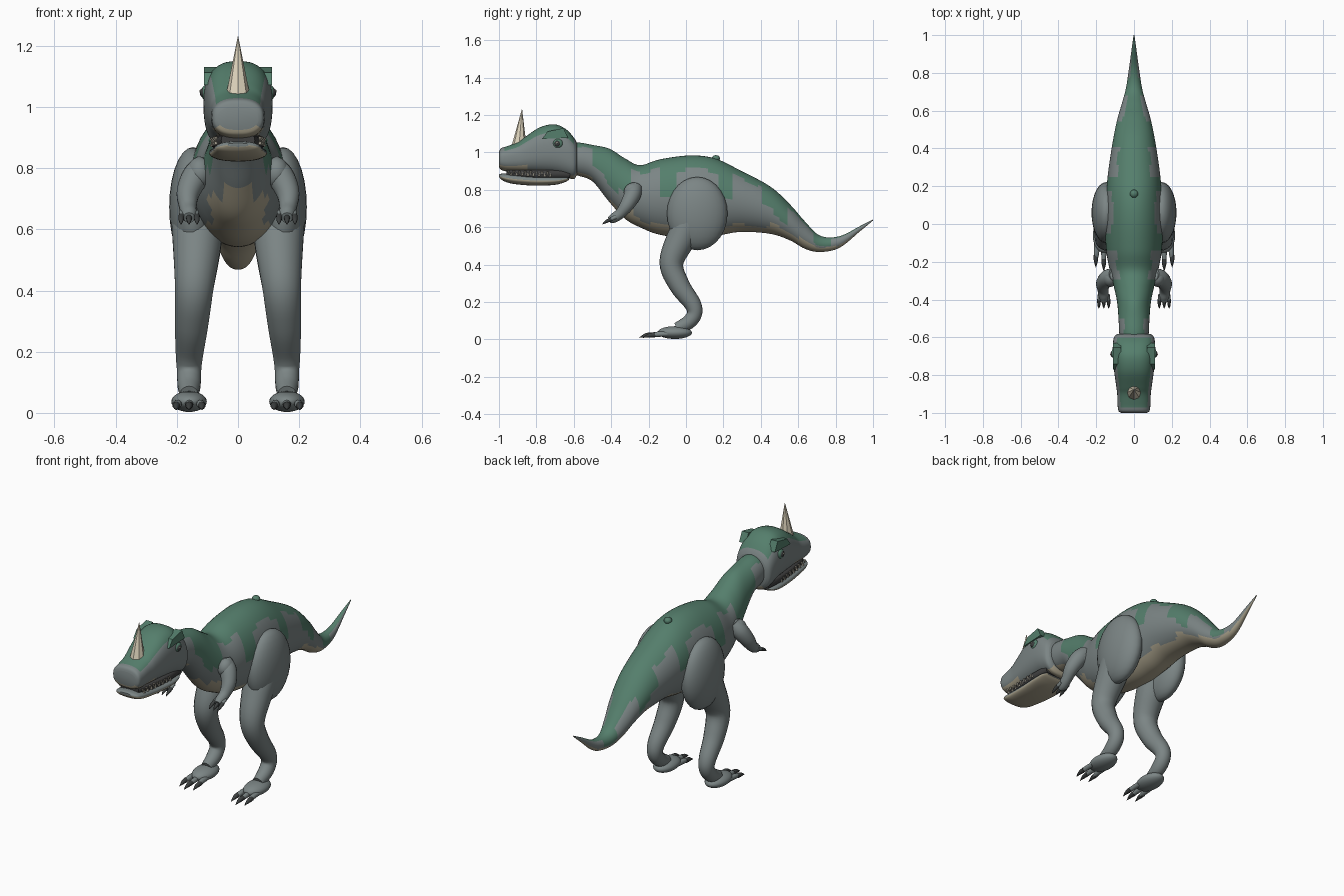
import bpy, bmesh, math
from mathutils import Vector, Matrix

cube = bpy.data.objects.get("Cube")
if cube:
    bpy.data.objects.remove(cube)


def material(name, r, g, b):
    m = bpy.data.materials.new(name)
    m.use_nodes = True
    m.diffuse_color = (r, g, b, 1)
    bsdf = m.node_tree.nodes["Principled BSDF"]
    bsdf.inputs["Base Color"].default_value = (r, g, b, 1)
    bsdf.inputs["Roughness"].default_value = 0.8
    return m


GREY = material("grey_hide", .20, .235, .235)
GREEN = material("green_hide", .09, .21, .15)
TAN = material("tan_belly", .40, .36, .26)
HORN = material("horn_bone", .72, .65, .50)
CLAW = material("dark_claw", .045, .05, .05)
TOOTH = material("tooth_ivory", .58, .54, .44)
MOUTH = material("mouth_dark", .05, .05, .05)


def finish(bm, name, mats, smooth=True, mirror=False):
    bmesh.ops.recalc_face_normals(bm, faces=bm.faces)
    mesh = bpy.data.meshes.new(name)
    bm.to_mesh(mesh)
    bm.free()
    for m in mats:
        mesh.materials.append(m)
    ob = bpy.data.objects.new(name, mesh)
    bpy.context.collection.objects.link(ob)
    if smooth:
        bpy.ops.object.select_all(action='DESELECT')
        ob.select_set(True)
        bpy.context.view_layer.objects.active = ob
        bpy.ops.object.shade_smooth_by_angle(angle=math.radians(50))
    if mirror:
        ob.modifiers.new("mirror", 'MIRROR')
    return ob


def smooth_rows(rows, steps):
    """Catmull-Rom interpolation through rows of numbers."""
    rows = [Vector(r) for r in rows]
    out = []
    for i in range(len(rows) - 1):
        b, c = rows[i], rows[i + 1]
        a, d = rows[max(i - 1, 0)], rows[min(i + 2, len(rows) - 1)]
        for k in range(steps):
            t = k / steps
            out.append((b * 2 + (c - a) * t + (a * 2 - b * 5 + c * 4 - d) * t**2
                        + (b * 3 - a - c * 3 + d) * t**3) / 2)
    return out + [rows[-1]]


def bridge(bm, rings, rule=None):
    n = len(rings[0])
    for i in range(len(rings) - 1):
        for j in range(n):
            k = (j + 1) % n
            f = bm.faces.new((rings[i][j], rings[i][k], rings[i + 1][k], rings[i + 1][j]))
            if rule:
                height = (1 + math.sin(math.tau * (j + .5) / n)) / 2
                f.material_index = rule(f.calc_center_median(), height)
    bm.faces.new(rings[0])
    bm.faces.new(rings[-1])


def loft(name, rows, mats, rule=None, power=2.0, steps=7, seg=48):
    """Cross-sections along y: (y, top, bottom, half width)."""
    bm = bmesh.new()
    rings = []
    for y, top, bot, w in smooth_rows(rows, steps):
        ring = []
        for j in range(seg):
            a = math.tau * j / seg
            c, s = math.cos(a), math.sin(a)
            x = math.copysign(abs(c) ** (2 / power), c) * max(w, .001)
            z = (top + bot) / 2 + math.copysign(abs(s) ** (2 / power), s) * (top - bot) / 2
            ring.append(bm.verts.new((x, y, z)))
        rings.append(ring)
    bridge(bm, rings, rule)
    return finish(bm, name, mats)


def tube(name, rows, mat, steps=6, seg=18):
    """Tapered limb along points (x, y, z, radius), mirrored."""
    bm = bmesh.new()
    pts = smooth_rows(rows, steps)
    rings = []
    for i, p in enumerate(pts):
        d = (pts[min(i + 1, len(pts) - 1)] - pts[max(i - 1, 0)]).to_3d()
        u = d.cross(Vector((1, 0, 0))).normalized()
        v = d.cross(u).normalized()
        rings.append([bm.verts.new(p.to_3d() + p[3] * (u * math.cos(a) + v * math.sin(a)))
                      for a in (math.tau * j / seg for j in range(seg))])
    bridge(bm, rings)
    return finish(bm, name, [mat], mirror=True)


def ball(name, centre, radii, mat, mirror=True, seg=28):
    bm = bmesh.new()
    bmesh.ops.create_uvsphere(bm, u_segments=seg, v_segments=seg // 2, radius=1,
                              matrix=Matrix.Translation(centre) @ Matrix.Diagonal((*radii, 1)))
    return finish(bm, name, [mat], mirror=mirror)


# Body, neck and tail: green patches (start, end, lowest height) and a tan belly
PATCHES = [(-.50, -.42, .40), (-.42, -.36, .33), (-.36, -.29, .45), (-.13, -.06, .5),
           (-.06, .17, .84), (.17, .25, .5), (.40, .47, .55), (.47, .54, .4), (.68, .77, .4)]
BELLY = [(-.64, -.50, .12), (-.41, -.35, .08), (-.35, -.28, .2), (-.28, .2, .14),
         (.2, .45, .12), (.45, .6, .2), (.6, .8, .3), (.8, 1, .2)]


def pick(spans, y, default):
    return next((value for start, end, value in spans if start < y < end), default)


def body_rule(p, height):
    jag = .025 * (int((p.y + 1) * 16) % 3 - 1)
    if height > pick(PATCHES, p.y, .88) + jag:
        return 1
    return 2 if height < pick(BELLY, p.y, -1) + jag else 0


loft("body", [(-.64, 1.04, .90, .07), (-.58, 1.053, .877, .078), (-.50, 1.04, .845, .082),
              (-.41, 1.02, .735, .09), (-.326, .968, .645, .108), (-.246, .932, .6, .128),
              (-.14, .963, .56, .147), (.02, .984, .542, .155), (.155, .968, .553, .148),
              (.29, .904, .575, .135), (.45, .818, .565, .11), (.556, .722, .53, .088),
              (.636, .631, .485, .065), (.717, .555, .468, .043), (.82, .552, .49, .027),
              (.93, .606, .578, .012), (1.0, .642, .636, .002)],
     [GREY, GREEN, TAN], body_rule)
ball("back_bump", (0, .16, .968), (.022, .022, .018), GREEN, mirror=False, seg=12)


# Head, green on the crown and tan along the lip
def head_rule(p, height):
    if height > .82 and -.975 < p.y < -.6:
        return 1
    return 2 if height < (.25 if p.y < -.84 else .12) else 0


loft("head", [(-1.0, 1.0, .925, .066), (-.99, 1.022, .908, .082), (-.955, 1.034, .898, .087),
              (-.90, 1.055, .895, .089), (-.86, 1.083, .893, .094), (-.78, 1.135, .888, .105),
              (-.70, 1.15, .88, .112), (-.64, 1.123, .865, .112), (-.60, 1.08, .858, .106),
              (-.583, 1.05, .88, .09)],
     [GREY, GREEN, TAN], head_rule, power=2.5, steps=5)

# Lower jaw and mouth lining
loft("lower_jaw", [(-1.0, .882, .87, .035), (-.985, .887, .853, .066), (-.95, .887, .838, .077),
                   (-.9, .884, .829, .082), (-.8, .877, .822, .09), (-.7, .874, .827, .095),
                   (-.645, .872, .842, .088), (-.625, .868, .855, .07)],
     [GREY, TAN], lambda p, h: int(h < .5), power=2.3, steps=4)
loft("mouth_lining", [(-.96, .91, .87, .055), (-.85, .91, .86, .077), (-.72, .91, .86, .088),
                      (-.62, .91, .86, .08)], [MOUTH], power=4, steps=2, seg=20)

# Small teeth around both jaws
bm = bmesh.new()
for up, base in ((1, .880), (-1, .902)):
    flip = Matrix.Rotation(0 if up > 0 else math.pi, 4, 'X')
    for i in range(8):
        y = -.95 + i * .03 + (.015 if up > 0 else 0)
        spot = (.072 + .014 * min(1, i / 7), y, base + up * .007 - i * .001)
        bmesh.ops.create_cone(bm, segments=6, radius1=.007, radius2=.001, depth=.018,
                              matrix=Matrix.Translation(spot) @ flip)
finish(bm, "teeth", [TOOTH], smooth=False, mirror=True)

# Nose horn with flat sides
bm = bmesh.new()
bmesh.ops.create_cone(bm, cap_ends=True, segments=8, radius1=.041, radius2=.001, depth=.2,
                      matrix=Matrix.Translation((0, -.885, 1.13)))
for v in bm.verts:
    v.co.y += (v.co.z - 1.13) * .08
finish(bm, "horn", [HORN], smooth=False)

# Brow ridges
bm = bmesh.new()
sides = [[bm.verts.new((x, y, z)) for y, z in
          ((-.77, 1.072), (-.74, 1.112), (-.655, 1.13), (-.63, 1.078))] for x in (.07, .111)]
bridge(bm, sides)
finish(bm, "brow_ridge", [GREEN], smooth=False, mirror=True)

# Eyes
ball("eyelid", (.104, -.685, 1.047), (.016, .028, .026), GREEN, seg=16)
ball("eye", (.111, -.688, 1.047), (.014, .018, .017), CLAW, seg=16)
ball("eye_glint", (.1235, -.69, 1.052), (.003, .005, .005), TOOTH, seg=8)

# Legs
ball("thigh", (.147, .06, .673), (.078, .162, .196), GREY)
tube("leg", [(.135, .03, .64, .085), (.134, -.02, .55, .08), (.143, -.078, .41, .064),
             (.152, -.035, .29, .055), (.159, .035, .19, .045), (.16, .045, .135, .04),
             (.16, .01, .09, .038), (.16, -.05, .06, .03)], GREY)
ball("foot", (.16, -.06, .037), (.058, .092, .034), GREY)
for name, side in (("inner", -1), ("middle", 0), ("outer", 1)):
    x = .16 + side * .038
    reach = -.01 if side == 0 else .01
    tube(name + "_toe", [(x, -.10, .03, .013), (x, -.15, .028, .014),
                         (x + side * .003, -.19 + reach, .023, .011)], GREY, seg=12)
    tube(name + "_toe_claw", [(x + side * .003, -.175 + reach, .025, .013),
                              (x + side * .004, -.205 + reach, .022, .011),
                              (x + side * .004, -.24 + reach, .01, .001)], CLAW, seg=10)

# Arms
ball("shoulder", (.125, -.285, .785), (.042, .048, .052), GREY)
tube("arm", [(.105, -.27, .815, .036), (.138, -.285, .775, .044), (.163, -.315, .72, .038),
             (.164, -.35, .675, .029), (.16, -.385, .65, .026), (.16, -.41, .638, .018)], GREY)
for name, side in (("inner", -1), ("middle", 0), ("outer", 1)):
    x = .16 + side * .022
    tube(name + "_finger", [(x, -.375, .655, .011), (x + side * .003, -.412, .638, .009)],
         GREY, seg=10)
    tube(name + "_finger_claw", [(x + side * .003, -.40, .643, .0105),
                                 (x + side * .004, -.428, .63, .008),
                                 (x + side * .004, -.447, .616, .001)], CLAW, seg=10)
